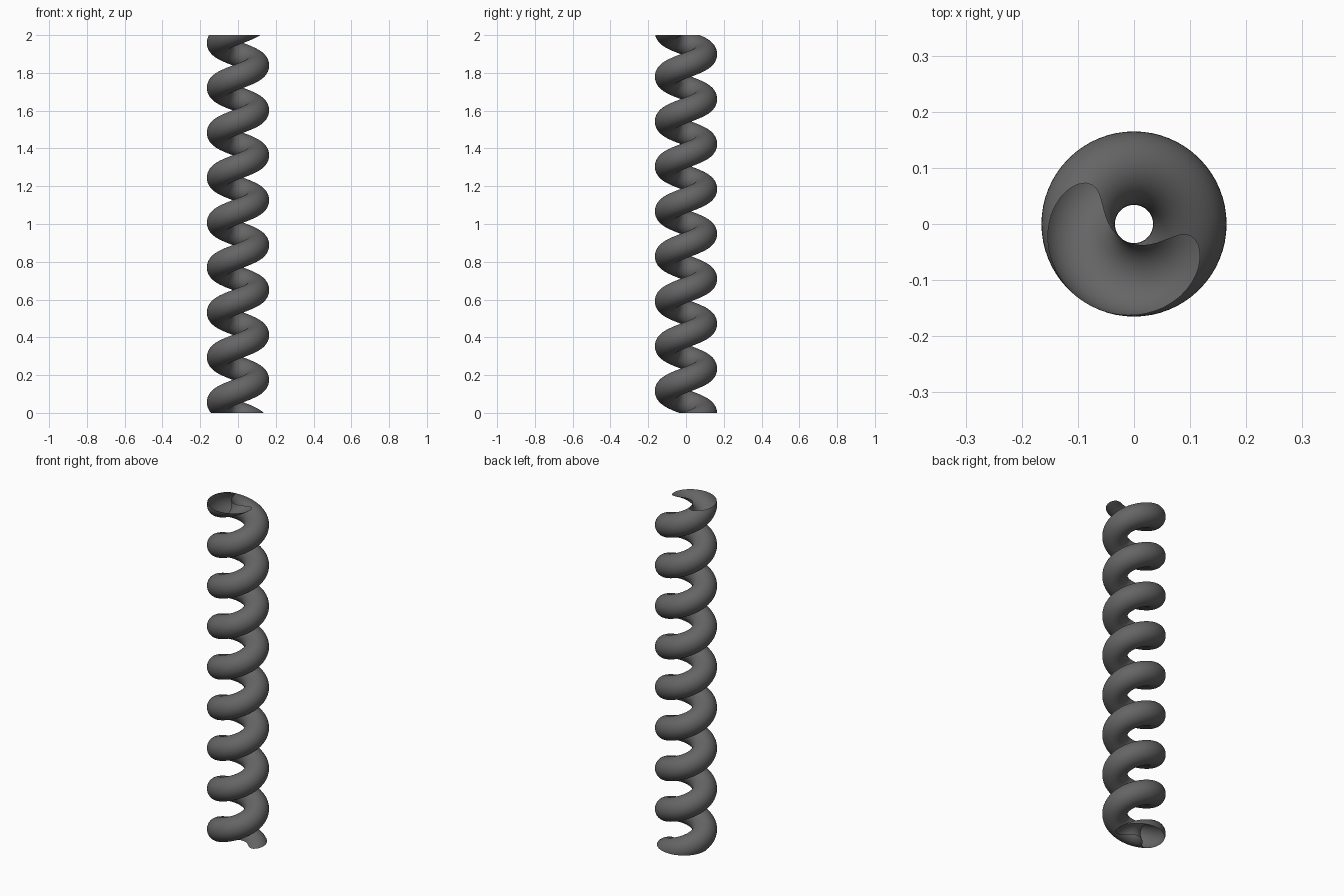
import bpy, bmesh
from math import pi, sin, cos, atan2
from mathutils import Vector

if "Cube" in bpy.data.objects:
    bpy.data.objects.remove(bpy.data.objects["Cube"])

COIL_R, TUBE_R, PITCH, Z_AT_ZERO = 0.0995, 0.0655, 0.2378, 0.175
STEPS, SIDES = 64, 40          # rings per turn, sides of the tube
HEIGHT = 2.0

bm = bmesh.new()
slope = atan2(PITCH, 2 * pi * COIL_R)

# Right-handed coil: round section swept square to the path, overshooting both ends
rings = []
for i in range(int(-2 * STEPS), int(9 * STEPS)):
    a = 2 * pi * i / STEPS
    out = Vector((cos(a), sin(a), 0))
    along = Vector((-sin(a), cos(a), 0))
    up = Vector((0, 0, 1)) * cos(slope) - along * sin(slope)
    centre = out * COIL_R + Vector((0, 0, Z_AT_ZERO + PITCH * i / STEPS))
    rings.append([bm.verts.new(centre + TUBE_R * (out * cos(t) + up * sin(t)))
                  for t in (2 * pi * k / SIDES for k in range(SIDES))])

for r0, r1 in zip(rings, rings[1:]):
    for k in range(SIDES):
        n = (k + 1) % SIDES
        bm.faces.new((r0[k], r1[k], r1[n], r0[n]))

# Slice the hollow tube level at the bottom and top, leaving the ends open
for z, direction in ((0, -1), (HEIGHT, 1)):
    bmesh.ops.bisect_plane(bm, geom=bm.verts[:] + bm.edges[:] + bm.faces[:],
                           plane_co=(0, 0, z), plane_no=(0, 0, direction),
                           clear_outer=True)
bmesh.ops.recalc_face_normals(bm, faces=bm.faces[:])
for f in bm.faces:
    f.smooth = True

mesh = bpy.data.meshes.new("coil_spring")
bm.to_mesh(mesh)
bm.free()
spring = bpy.data.objects.new("coil_spring", mesh)
bpy.context.collection.objects.link(spring)

# Dark grey finish
mat = bpy.data.materials.new("dark_grey")
mat.diffuse_color = (0.13, 0.13, 0.13, 1)
mat.use_nodes = True
mat.node_tree.nodes["Principled BSDF"].inputs["Base Color"].default_value = mat.diffuse_color
mesh.materials.append(mat)
